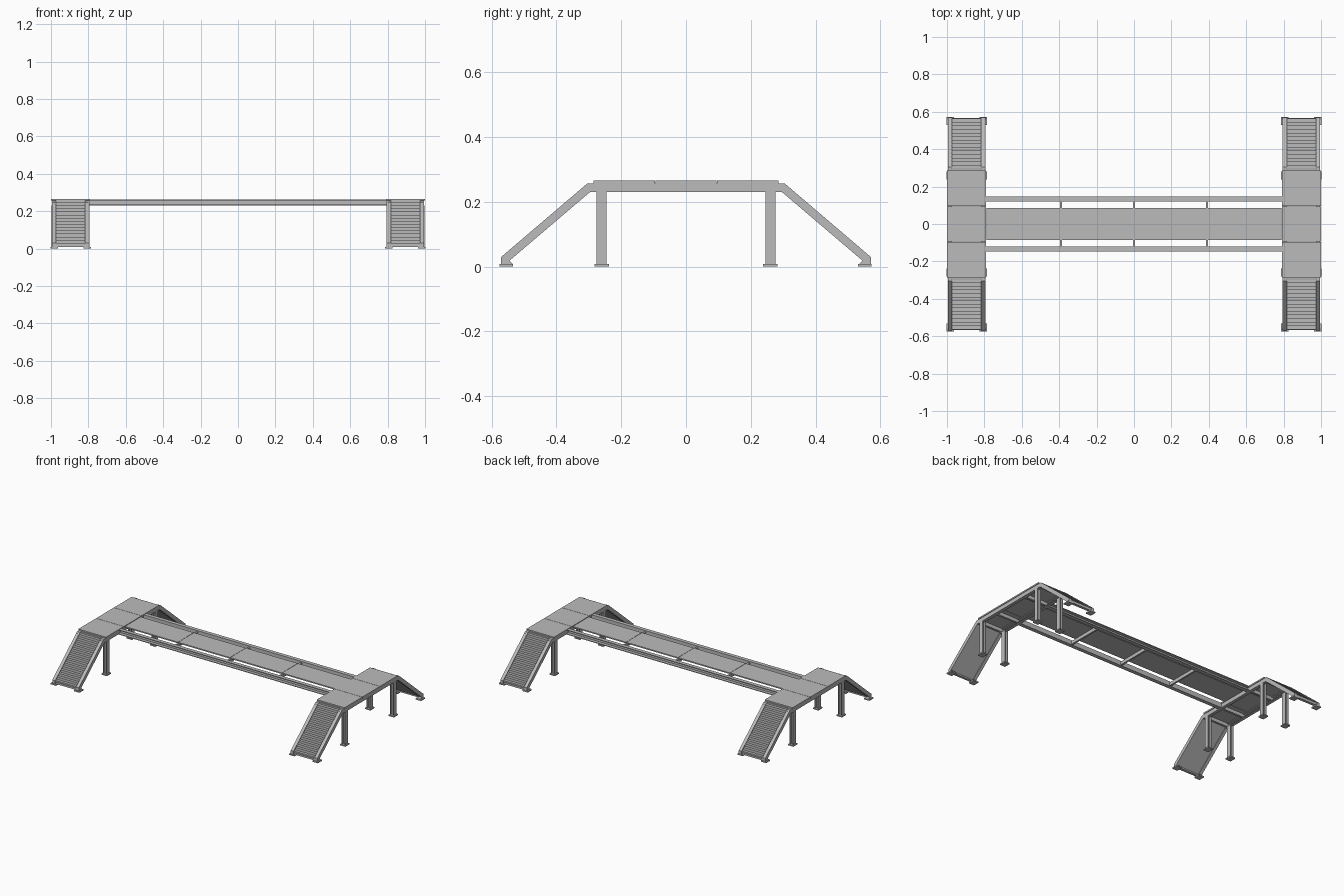
import bpy
import math
from mathutils import Vector

if "Cube" in bpy.data.objects:
    bpy.data.objects.remove(bpy.data.objects["Cube"], do_unlink=True)

steel = bpy.data.materials.new("steel_grey")
steel.use_nodes = True
GREY = (0.5, 0.5, 0.5, 1)
steel.diffuse_color = GREY
steel.node_tree.nodes["Principled BSDF"].inputs["Base Color"].default_value = GREY


def add_mesh(name, verts, faces):
    me = bpy.data.meshes.new(name)
    me.from_pydata(verts, [], faces)
    me.materials.append(steel)
    ob = bpy.data.objects.new(name, me)
    bpy.context.collection.objects.link(ob)
    return ob


def sweep(name, rings):
    """Join equal closed rings into a capped solid."""
    n = len(rings[0])
    verts = [v for ring in rings for v in ring]
    faces = [tuple(range(n))[::-1], tuple(range(len(verts) - n, len(verts)))]
    for r in range(len(rings) - 1):
        for i in range(n):
            j = (i + 1) % n
            faces.append((r * n + i, r * n + j, r * n + n + j, r * n + n + i))
    ob = add_mesh(name, verts, faces)
    # consistent outward normals
    import bmesh
    bm = bmesh.new()
    bm.from_mesh(ob.data)
    bmesh.ops.recalc_face_normals(bm, faces=bm.faces)
    bm.to_mesh(ob.data)
    bm.free()
    return ob


def box(name, x, y, z):
    ring = lambda h: [(x[0], y[0], h), (x[1], y[0], h), (x[1], y[1], h), (x[0], y[1], h)]
    return sweep(name, [ring(z[0]), ring(z[1])])


def channel(w, t, f):
    """C section as (across, height share); web at across = 0, flanges to w."""
    return [(0, 0), (w, 0), (w, f), (t, f), (t, 1 - f), (w, 1 - f), (w, 1), (0, 1)]


def h_section(w, d, t):
    a, b, c = w / 2, d / 2, t / 2
    half = [(-a, -b), (-a + t, -b), (-a + t, -c), (a - t, -c), (a - t, -b), (a, -b)]
    return half + [(-p, -q) for p, q in half]


DECK, BEAM_TOP, BEAM_LOW = 0.265, 0.256, 0.23
PLATE = 0.008
X_OUT, X_IN = 0.995, 0.795
# bent side frame: (lower y, lower z, upper y, upper z) at each station
half = [(0.534, PLATE, 0.57, PLATE), (0.545, 0.018, 0.57, 0.03), (0.296, BEAM_LOW, 0.305, BEAM_TOP)]
path = [(-a, b, -c, d) for a, b, c, d in half] + half[::-1]

for s, side in ((1, "left"), (-1, "right")):
    mid = s * (X_OUT + X_IN) / 2

    # bent channels carrying stairs and landing
    for edge, direction, label in ((X_OUT, -1, "outer"), (X_IN, 1, "inner")):
        rings = []
        for ly, lz, uy, uz in path:
            rings.append([(s * (edge + direction * a), ly + (uy - ly) * h, lz + (uz - lz) * h)
                          for a, h in channel(0.022, 0.004, 0.14)])
        sweep(f"{side}_{label}_stringer", rings)

        # legs and their base plates
        x = s * (edge + direction * 0.012)
        for q, end in ((-1, "front"), (1, "back")):
            y = q * 0.26
            sec = h_section(0.026, 0.031, 0.005)
            sweep(f"{side}_{label}_{end}_leg",
                  [[(x + a, y + b, h) for a, b in sec] for h in (PLATE, BEAM_LOW)])
            box(f"{side}_{label}_{end}_leg_plate", (x - 0.02, x + 0.02), (y - 0.022, y + 0.022), (0, PLATE))
            yf = q * 0.553
            box(f"{side}_{label}_{end}_stair_plate", (x - 0.02, x + 0.02), (yf - 0.023, yf + 0.02), (0, PLATE))

    # landing deck in three panels
    cuts = (-0.286, -0.095, 0.095, 0.286)
    for i in range(3):
        box(f"{side}_landing_panel_{i + 1}", (mid - 0.104, mid + 0.104),
            (cuts[i] + 0.001, cuts[i + 1] - 0.001), (BEAM_TOP, DECK))

    # cross beams under the landing
    for i, y in enumerate((-0.285, -0.135, 0.135, 0.285)):
        box(f"{side}_landing_cross_beam_{i + 1}", (mid - 0.094, mid + 0.094),
            (y - 0.007, y + 0.007), (BEAM_LOW + 0.003, BEAM_TOP))

    # stair flights: stepped top, sloping flat underside
    steps = 14
    for q, end in ((-1, "front"), (1, "back")):
        y0, y1, z0, z1 = 0.564, 0.296, 0.012, 0.248
        dy, dz = (y1 - y0) / steps, (z1 - z0) / steps
        prof = []
        for i in range(steps):
            prof += [(y0 + dy * i, z0 + dz * i), (y0 + dy * i, z0 + dz * (i + 1))]
        prof += [(y1, z1), (y1, z1 - 0.008), (y0 - 0.008, z0)]
        sweep(f"{side}_{end}_stair_flight",
              [[(mid + e * 0.094, q * y, z) for y, z in prof] for e in (-1, 1)])
        box(f"{side}_{end}_foot_bar", (mid - 0.095, mid + 0.095),
            sorted((q * 0.55, q * 0.568)), (PLATE, 0.02))

# walkway side beams, open outwards
SPAN = 0.795
for q, end in ((-1, "front"), (1, "back")):
    sec = [(q * (0.121 + a), BEAM_LOW + (DECK - 0.003 - BEAM_LOW) * h)
           for a, h in channel(0.026, 0.005, 0.14)]
    sweep(f"walkway_{end}_beam", [[(x, y, z) for y, z in sec] for x in (-SPAN, SPAN)])

# walkway cross beams and deck panels
for i, x in enumerate((-0.39, 0, 0.39)):
    box(f"walkway_cross_beam_{i + 1}", (x - 0.006, x + 0.006), (-0.122, 0.122), (BEAM_LOW + 0.002, 0.254))
edges = (-0.79, -0.39, 0, 0.39, 0.79)
for i in range(4):
    box(f"walkway_panel_{i + 1}", (edges[i] + 0.001, edges[i + 1] - 0.001), (-0.085, 0.085), (0.254, 0.262))
